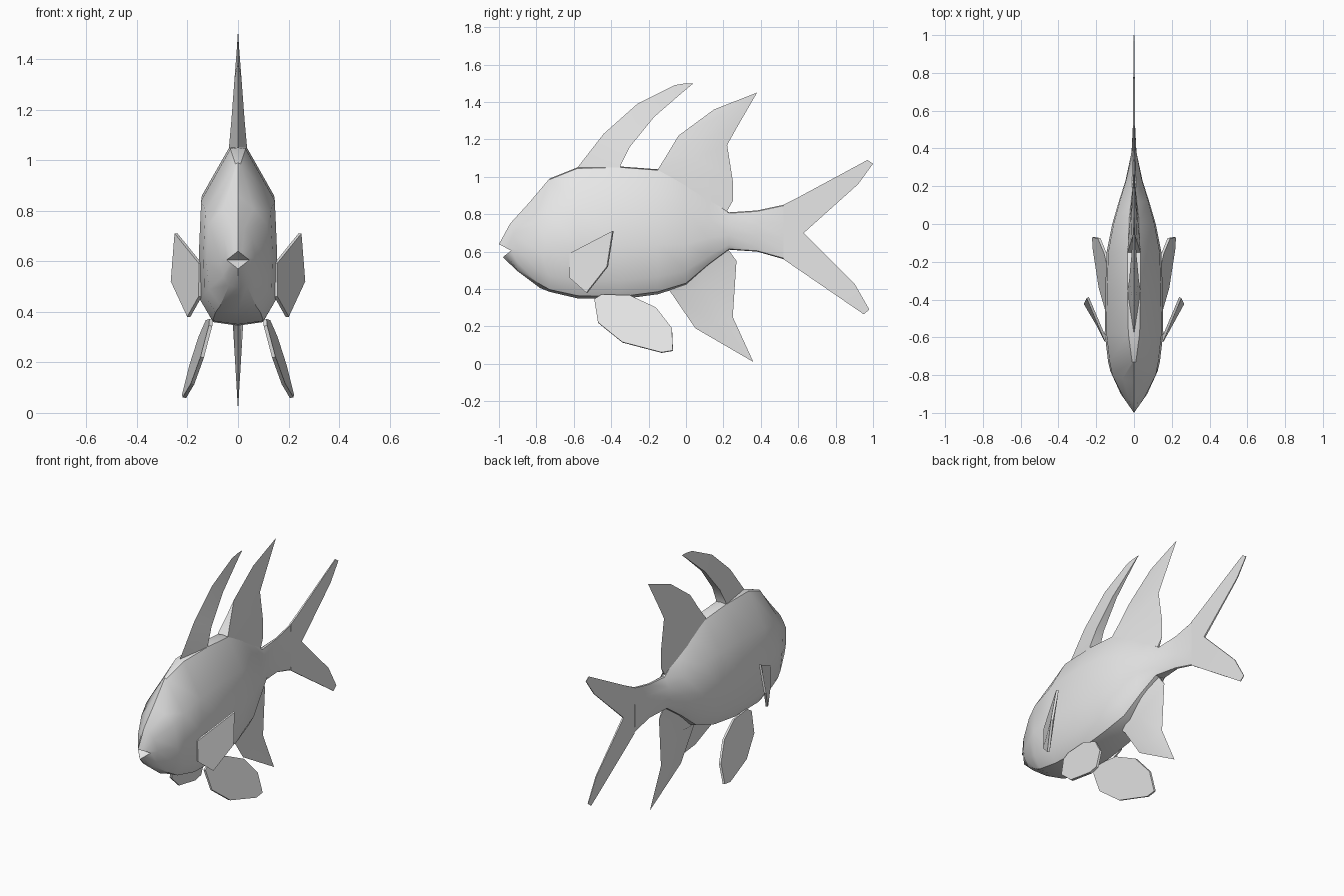
import bpy, bmesh, math

if "Cube" in bpy.data.objects:
    bpy.data.objects.remove(bpy.data.objects["Cube"])

grey = bpy.data.materials.new("light_grey")
grey.diffuse_color = (0.8, 0.8, 0.8, 1)
grey.use_nodes = True
grey.node_tree.nodes["Principled BSDF"].inputs["Base Color"].default_value = grey.diffuse_color


def finish(name, bm, smooth=True):
    bmesh.ops.remove_doubles(bm, verts=bm.verts, dist=0.0005)
    bmesh.ops.dissolve_degenerate(bm, dist=0.0001, edges=bm.edges)
    bmesh.ops.recalc_face_normals(bm, faces=bm.faces)
    me = bpy.data.meshes.new(name)
    bm.to_mesh(me)
    bm.free()
    me.materials.append(grey)
    ob = bpy.data.objects.new(name, me)
    bpy.context.collection.objects.link(ob)
    if smooth:
        bpy.ops.object.select_all(action='DESELECT')
        ob.select_set(True)
        bpy.context.view_layer.objects.active = ob
        bpy.ops.object.shade_smooth_by_angle(angle=math.radians(30))
    return ob


def lerp(a, b, t):
    return tuple(p + (q - p) * t for p, q in zip(a, b))


def fin(name, rows):
    """Closed blade on the centre plane; rows of (y, z, half thickness)."""
    bm = bmesh.new()
    sides = [[[bm.verts.new((s * w, y, z)) for y, z, w in r] for r in rows] for s in (1, -1)]
    R, C = len(rows), len(rows[0])
    for g in sides:
        for i in range(R - 1):
            for j in range(C - 1):
                bm.faces.new((g[i][j], g[i][j + 1], g[i + 1][j + 1], g[i + 1][j]))
    rim = ([(0, j) for j in range(C)] + [(i, C - 1) for i in range(1, R)]
           + [(R - 1, j) for j in range(C - 2, -1, -1)] + [(i, 0) for i in range(R - 2, 0, -1)])
    a, b = sides
    for (i, j), (k, l) in zip(rim, rim[1:] + rim[:1]):
        bm.faces.new((a[i][j], a[k][l], b[k][l], b[i][j]))
    return finish(name, bm)


def side_plate(name, pts, thick):
    """Thin paired fin, made on both sides."""
    for side, s in (("right", 1), ("left", -1)):
        bm = bmesh.new()
        bm.faces.new([bm.verts.new((s * x, y, z)) for x, y, z in pts])
        ob = finish(side + "_" + name, bm, False)
        m = ob.modifiers.new("thickness", 'SOLIDIFY')
        m.thickness = thick
        m.offset = 0


# Body: half sections from the lips to the tail root, mirrored across x
upper, corner, lower = (0, -1, .64), (.045, -.935, .605), (0, -.98, .57)
halves = [
    [upper, lerp(upper, corner, .33), lerp(upper, corner, .67), corner,
     lerp(corner, lower, .33), lerp(corner, lower, .67), lower],
    [(0, -.94, .75), (.025, -.93, .73), (.055, -.92, .69), (.07, -.9, .61),
     (.06, -.9, .54), (.035, -.9, .505), (0, -.9, .495)],
    [(0, -.84, .86), (.06, -.82, .81), (.115, -.80, .75), (.125, -.78, .6),
     (.115, -.78, .49), (.07, -.78, .425), (0, -.78, .405)],
]
# y, top, bottom, half width, ridge half width, shoulder height
for y, top, bot, w, ridge, sh in [
        (-.73, .99, .385, .137, .01, .80), (-.58, 1.05, .35, .155, .03, .84),
        (-.35, 1.055, .345, .152, .035, .86), (-.15, 1.04, .372, .145, .035, .85),
        (0, .97, .42, .115, .022, .82), (.12, .89, .525, .08, .012, .78),
        (.23, .81, .61, .045, .01, .75), (.38, .82, .60, .013, .005, .75),
        (.52, .85, .56, .006, .004, .76)]:
    h = top - bot
    halves.append([(0, y, top), (ridge, y, top - .005), (w * .94, y, sh), (w, y, bot + .4 * h),
                   (w * .97, y, bot + .14 * h), (w * .65, y, bot + .02 * h), (0, y, bot)])
bm = bmesh.new()
rings = [[bm.verts.new(p) for p in half]
         + [bm.verts.new((-x, y, z)) for x, y, z in half[-2:0:-1]] for half in halves]
n = len(rings[0])
for a, b in zip(rings, rings[1:]):
    for j in range(n):
        bm.faces.new((a[j], a[(j + 1) % n], b[(j + 1) % n], b[j]))
throat = bm.verts.new((0, -.925, .605))
for j in range(n):
    bm.faces.new((rings[0][j], rings[0][(j + 1) % n], throat))
bm.faces.new(rings[-1])
finish("body", bm)

# Swept front dorsal fin: sharp leading edge, thick trailing edge
fin("front_dorsal_fin", [
    [(-.60, 1.02, 0), (-.35, 1.03, .035)],
    [(-.58, 1.05, 0), (-.35, 1.06, .035)],
    [(-.44, 1.23, 0), (-.30, 1.16, .026)],
    [(-.26, 1.39, 0), (-.17, 1.32, .014)],
    [(-.06, 1.49, 0), (-.02, 1.45, .004)],
    [(0, 1.50, 0), (.04, 1.50, .001)]])

# Rear dorsal fin: thick at its front root, thin behind
fin("rear_dorsal_fin", [
    [(-.15, 1.01, .035), (.02, .93, .03), (.21, .80, .008)],
    [(-.15, 1.04, .035), (.03, 1.0, .025), (.25, .87, 0)],
    [(-.10, 1.12, .018), (.06, 1.1, .018), (.25, .98, 0)],
    [(-.04, 1.22, 0), (.08, 1.2, .012), (.22, 1.17, 0)],
    [(.15, 1.36, 0), (.2, 1.33, .006), (.27, 1.26, 0)],
    [(.38, 1.45, 0), (.38, 1.45, 0), (.38, 1.45, 0)]])

# Fin under the tail root
fin("anal_fin", [
    [(-.10, .41, .03), (.1, .55, .04), (.22, .62, .008)],
    [(-.08, .38, 0), (.08, .41, .024), (.27, .55, 0)],
    [(.05, .19, 0), (.15, .21, .012), (.25, .25, 0)],
    [(.36, .01, 0), (.36, .01, 0), (.36, .01, 0)]])

# Forked tail
T = .005
fin("upper_tail_lobe", [
    [(.52, .85, T), (.52, .70, T)], [(.60, .89, T), (.63, .70, T)],
    [(.93, 1.068, .003), (.92, .96, .003)], [(.97, 1.09, .002), (1, 1.07, .002)]])
fin("lower_tail_lobe", [
    [(.52, .56, T), (.52, .70, T)], [(.60, .505, T), (.63, .70, T)],
    [(.88, .313, .003), (.9, .43, .003)], [(.95, .265, .002), (.98, .29, .002)]])

# Flared fins behind the cheeks
side_plate("pectoral_fin", [(.148, -.62, .59), (.245, -.39, .71), (.26, -.42, .52),
                            (.195, -.53, .38), (.15, -.62, .46)], .014)

# Paired belly fins, leaning outward and back
outline = [(-.49, .345), (-.47, .22), (-.34, .115), (-.13, .06), (-.07, .07),
           (-.075, .19), (-.16, .30), (-.30, .365), (-.45, .37)]
side_plate("pelvic_fin", [(.105 + .25 * (.36 - z) + .09 * (y + .49), y, z)
                          for y, z in outline], .014)
